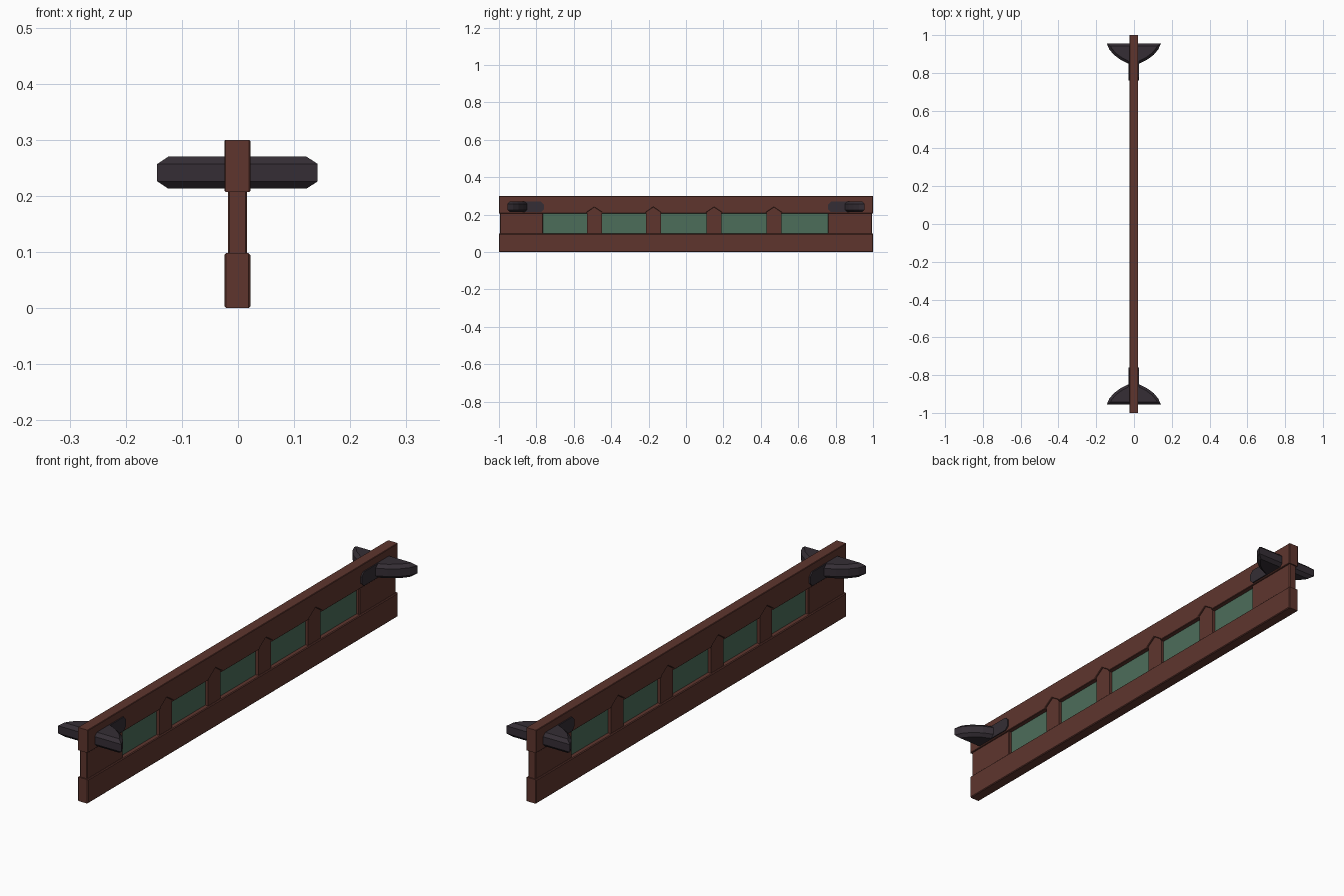
import bpy, bmesh

if "Cube" in bpy.data.objects:
    bpy.data.objects.remove(bpy.data.objects["Cube"])


def material(name, rgb):
    m = bpy.data.materials.new(name)
    m.diffuse_color = (*rgb, 1)
    m.use_nodes = True
    m.node_tree.nodes["Principled BSDF"].inputs["Base Color"].default_value = m.diffuse_color
    return m


wood = material("reddish brown wood", (0.112, 0.036, 0.027))
glass = material("dull green glass", (0.073, 0.153, 0.102))
iron = material("dark iron", (0.035, 0.027, 0.035))
CX = -0.001


def prism(name, outline, axis, lo, hi, mat, bevel=0.0):
    """Extrude a closed 2D outline along x (outline = y,z) or z (outline = x,y)."""
    bm = bmesh.new()
    rings = []
    for d in (lo, hi):
        rings.append([bm.verts.new((d, a, b) if axis == "x" else (a, b, d)) for a, b in outline])
    n = len(outline)
    bm.faces.new(rings[0])
    bm.faces.new(rings[1])
    for i in range(n):
        j = (i + 1) % n
        bm.faces.new((rings[0][i], rings[0][j], rings[1][j], rings[1][i]))
    bmesh.ops.recalc_face_normals(bm, faces=bm.faces)
    if bevel:
        # chamfer only the rims of the two caps
        rims = [e for e in bm.edges if (e.verts[0] in rings[0]) == (e.verts[1] in rings[0])]
        bmesh.ops.bevel(bm, geom=rims, offset=bevel, segments=1, affect="EDGES")
        bmesh.ops.recalc_face_normals(bm, faces=bm.faces)
    me = bpy.data.meshes.new(name)
    bm.to_mesh(me)
    bm.free()
    me.materials.append(mat)
    ob = bpy.data.objects.new(name, me)
    bpy.context.collection.objects.link(ob)
    return ob


def rect(y0, y1, z0, z1):
    return [(y0, z0), (y1, z0), (y1, z1), (y0, z1)]


posts = [-0.49, -0.175, 0.15, 0.47]
HALF, SILL, HEAD, PEAK = 0.04, 0.098, 0.207, 0.24

# Lower beam
prism("lower_beam", rect(-1, 1, 0, SILL), "x", CX - 0.023, CX + 0.023, wood, 0.003)

# Upper beam, its underside notched with a point above each post
under = [(-1, HEAD)]
for y in posts:
    under += [(y - HALF, HEAD), (y - HALF, HEAD + 0.006), (y, PEAK),
              (y + HALF, HEAD + 0.006), (y + HALF, HEAD)]
under += [(1, HEAD), (1, 0.3), (-1, 0.3)]
prism("upper_beam", under, "x", CX - 0.023, CX + 0.023, wood, 0.002)

# Recessed pointed posts
for y in posts:
    prism("window_post", [(y - HALF, SILL - 0.01), (y + HALF, SILL - 0.01),
                          (y + HALF, HEAD + 0.006), (y, PEAK), (y - HALF, HEAD + 0.006)],
          "x", CX - 0.017, CX + 0.017, wood)

# Recessed end panels
for y0, y1 in ((-0.995, -0.765), (0.76, 0.995)):
    prism("end_panel", rect(y0, y1, SILL - 0.01, HEAD + 0.01), "x",
          CX - 0.017, CX + 0.017, wood, 0.003)

# Glass panes between the posts
edges = [-0.765] + [v for y in posts for v in (y - HALF, y + HALF)] + [0.76]
for y0, y1 in zip(edges[::2], edges[1::2]):
    prism("window_pane", rect(y0, y1, SILL - 0.005, HEAD + 0.005), "x",
          CX - 0.004, CX + 0.004, glass)

# Iron brackets: curved wing and a thin strap along the beam, at four corners
wing = [(0.0, 0.955), (0.143, 0.955), (0.13, 0.925), (0.105, 0.895),
        (0.068, 0.868), (0.026, 0.848), (0.0, 0.848)]
for sy in (-1, 1):
    full = wing[1:-1]
    outline = [(CX + x, sy * y) for x, y in full]
    outline += [(CX - x, sy * y) for x, y in reversed(full)]
    prism("bracket_wing", outline, "z", 0.213, 0.27, iron, 0.013)
    a, b, c = 0.76, 0.775, 0.87
    strap = [(sy * a, 0.228), (sy * b, 0.213), (sy * c, 0.213),
             (sy * c, 0.27), (sy * b, 0.27), (sy * a, 0.255)]
    prism("bracket_strap", strap, "x", CX - 0.028, CX + 0.028, iron)
